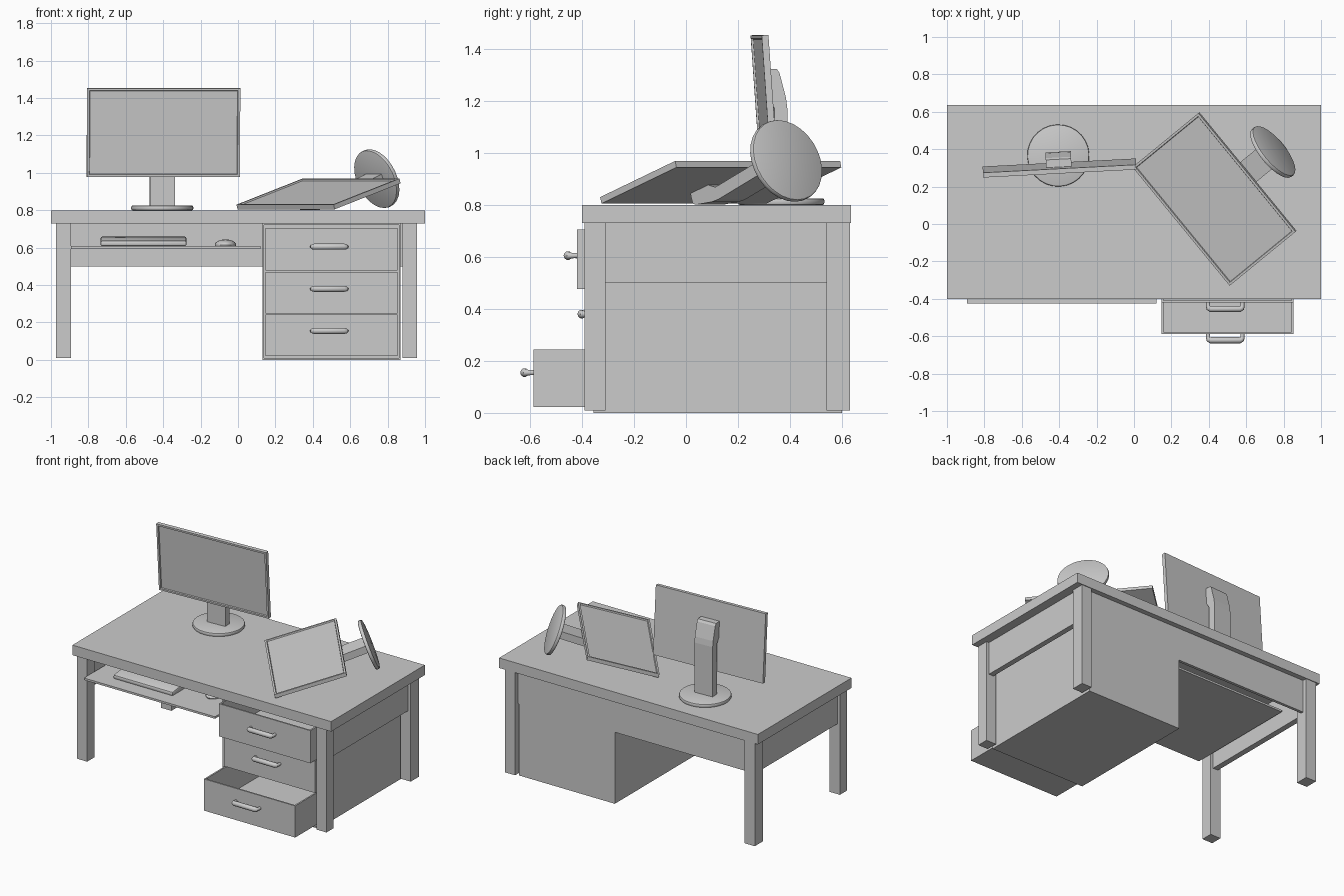
import bpy, bmesh
from math import radians, sin, cos
from mathutils import Matrix, Vector

if "Cube" in bpy.data.objects:
    bpy.data.objects.remove(bpy.data.objects["Cube"])


def finish(name, bm, matrix=None, smooth=False):
    bmesh.ops.recalc_face_normals(bm, faces=bm.faces)
    me = bpy.data.meshes.new(name)
    bm.to_mesh(me)
    bm.free()
    ob = bpy.data.objects.new(name, me)
    bpy.context.collection.objects.link(ob)
    if matrix:
        ob.matrix_world = matrix
    if smooth:
        bpy.ops.object.select_all(action='DESELECT')
        ob.select_set(True)
        bpy.context.view_layer.objects.active = ob
        bpy.ops.object.shade_smooth_by_angle(angle=radians(35))
    return ob


def add_box(bm, x0, x1, y0, y1, z0, z1):
    m = Matrix.Translation(((x0 + x1) / 2, (y0 + y1) / 2, (z0 + z1) / 2))
    m = m @ Matrix.Diagonal((x1 - x0, y1 - y0, z1 - z0, 1))
    return bmesh.ops.create_cube(bm, size=1, matrix=m)['verts']


def box(name, *dims):
    bm = bmesh.new()
    add_box(bm, *dims)
    return finish(name, bm)


def prism(name, profile, x0, x1, matrix=None, bevel=0):
    """Extrude a (y, z) profile along x."""
    bm = bmesh.new()
    f = bm.faces.new([bm.verts.new((x0, y, z)) for y, z in profile])
    ext = bmesh.ops.extrude_face_region(bm, geom=[f])['geom']
    bmesh.ops.translate(bm, vec=(x1 - x0, 0, 0),
                        verts=[v for v in ext if isinstance(v, bmesh.types.BMVert)])
    if bevel:
        bmesh.ops.bevel(bm, geom=bm.edges[:], offset=bevel, segments=2,
                        profile=0.5, affect='EDGES')
    return finish(name, bm, matrix, bool(bevel))


# Desk top, legs and panels
box("desk_top", -1, 1, -0.40, 0.635, 0.73, 0.80)
for side, x0, x1 in (("left", -0.973, -0.893), ("right", 0.88, 0.957)):
    box("front_leg_" + side, x0, x1, -0.39, -0.31, 0.01, 0.73)
    box("back_leg_" + side, x0, x1, 0.54, 0.63, 0.01, 0.73)
    box("side_panel_" + side, x0 + 0.02, x1 - 0.02, -0.31, 0.54, 0.50, 0.73)
box("back_panel", -0.90, 0.89, 0.58, 0.60, 0.50, 0.73)

# Drawer cabinet, open at the front
bm = bmesh.new()
body = add_box(bm, 0.13, 0.87, -0.355, 0.60, 0, 0.73)
front = min(bm.faces, key=lambda f: f.calc_center_median().y)
bmesh.ops.inset_region(bm, faces=[front], thickness=0.014)
hole = bmesh.ops.extrude_face_region(bm, geom=[front])['geom']
bmesh.ops.translate(bm, vec=(0, 0.93, 0),
                    verts=[v for v in hole if isinstance(v, bmesh.types.BMVert)])
if front.is_valid:
    bmesh.ops.delete(bm, geom=[front], context='FACES')
finish("drawer_cabinet", bm)


def handle(name, x, y, z):
    """Bent pull bar with slimmer posts."""
    cu = bpy.data.curves.new(name, 'CURVE')
    cu.dimensions = '3D'
    cu.bevel_depth = 0.017
    cu.bevel_resolution = 3
    cu.use_fill_caps = True
    half = [(-0.092, 0, 0.6), (-0.092, -0.02, 0.65), (-0.089, -0.029, 0.85), (-0.078, -0.034, 1)]
    pts = half + [(-a, b, r) for a, b, r in reversed(half)]
    sp = cu.splines.new('POLY')
    sp.points.add(len(pts) - 1)
    for p, (a, b, r) in zip(sp.points, pts):
        p.co = (x + a, y + b, z, 1)
        p.radius = r
    ob = bpy.data.objects.new(name, cu)
    bpy.context.collection.objects.link(ob)
    bpy.ops.object.select_all(action='DESELECT')
    ob.select_set(True)
    bpy.context.view_layer.objects.active = ob
    bpy.ops.object.convert(target='MESH')
    bpy.ops.object.shade_smooth_by_angle(angle=radians(40))


# Open-topped drawers, pulled out by different amounts
for label, y, z0, z1 in (("bottom", -0.587, 0.022, 0.243),
                         ("middle", -0.367, 0.249, 0.471),
                         ("top", -0.42, 0.477, 0.705)):
    bm = bmesh.new()
    add_box(bm, 0.147, 0.853, y, y + 0.90, z0, z1)
    top = max(bm.faces, key=lambda f: f.calc_center_median().z)
    bmesh.ops.inset_region(bm, faces=[top], thickness=0.015)
    inner = bmesh.ops.extrude_face_region(bm, geom=[top])['geom']
    bmesh.ops.translate(bm, vec=(0, 0, z0 + 0.015 - z1),
                        verts=[v for v in inner if isinstance(v, bmesh.types.BMVert)])
    if top.is_valid:
        bmesh.ops.delete(bm, geom=[top], context='FACES')
    finish("drawer_" + label, bm)
    handle("drawer_handle_" + label, 0.488, y, {"bottom": 0.155, "middle": 0.38, "top": 0.605}[label])

# Keyboard tray with keyboard and mouse
box("keyboard_tray", -0.893, 0.12, -0.425, 0.39, 0.594, 0.608)
prism("keyboard", [(-0.33, 0.608), (-0.14, 0.608), (-0.14, 0.66), (-0.33, 0.637)],
      -0.735, -0.275, bevel=0.01)
bm = bmesh.new()
bmesh.ops.create_uvsphere(bm, u_segments=24, v_segments=12, radius=1,
                          matrix=Matrix.Translation((-0.067, -0.14, 0.615))
                          @ Matrix.Diagonal((0.057, 0.09, 0.029, 1)))
for v in bm.verts:
    v.co.z = max(v.co.z, 0.608)
finish("mouse", bm, smooth=True)


def monitor(label, matrix):
    """Screen on a neck and round foot; origin at the foot centre."""
    # Round foot
    bm = bmesh.new()
    bmesh.ops.create_cone(bm, cap_ends=True, segments=28, radius1=0.166,
                          radius2=0.166, depth=0.025)
    rims = [e for e in bm.edges if abs(e.verts[0].co.z - e.verts[1].co.z) < 1e-5]
    bmesh.ops.bevel(bm, geom=rims, offset=0.007, segments=2, profile=0.5, affect='EDGES')
    finish("monitor_foot_" + label, bm, matrix, True)
    # Neck bending toward the screen
    prism("monitor_neck_" + label,
          [(-0.03, 0.01), (0.02, 0.01), (0.02, 0.36), (0.015, 0.40), (-0.01, 0.495), (-0.02, 0.51),
           (-0.064, 0.51), (-0.055, 0.40), (-0.03, 0.36)], -0.068, 0.068, matrix)
    # Screen with recessed display
    bm = bmesh.new()
    add_box(bm, -0.41, 0.41, -0.013, 0.013, -0.238, 0.238)
    face = min(bm.faces, key=lambda f: f.calc_center_median().y)
    bmesh.ops.inset_region(bm, faces=[face], thickness=0.018)
    bmesh.ops.inset_region(bm, faces=[face], thickness=0.004, depth=-0.008)
    finish("monitor_screen_" + label, bm,
           matrix @ Matrix.Translation((0.003, -0.067, 0.403)) @ Matrix.Rotation(radians(4), 4, 'X'))


# Standing monitor
monitor("standing", Matrix.Translation((-0.405, 0.366, 0.8125)) @ Matrix.Rotation(radians(3), 4, 'Z'))

# Fallen monitor, lying on its back with the foot in the air
a = radians(21)
h = Vector((-0.774, -0.634, 0)).normalized()
k = Vector((0, 0, 1))
up = h * cos(a) - k * sin(a)
back = -h * sin(a) - k * cos(a)
rot = Matrix((h.cross(k), back, up)).transposed().to_4x4()
monitor("fallen", Matrix.Translation((0.742, 0.385, 0.969)) @ rot)
